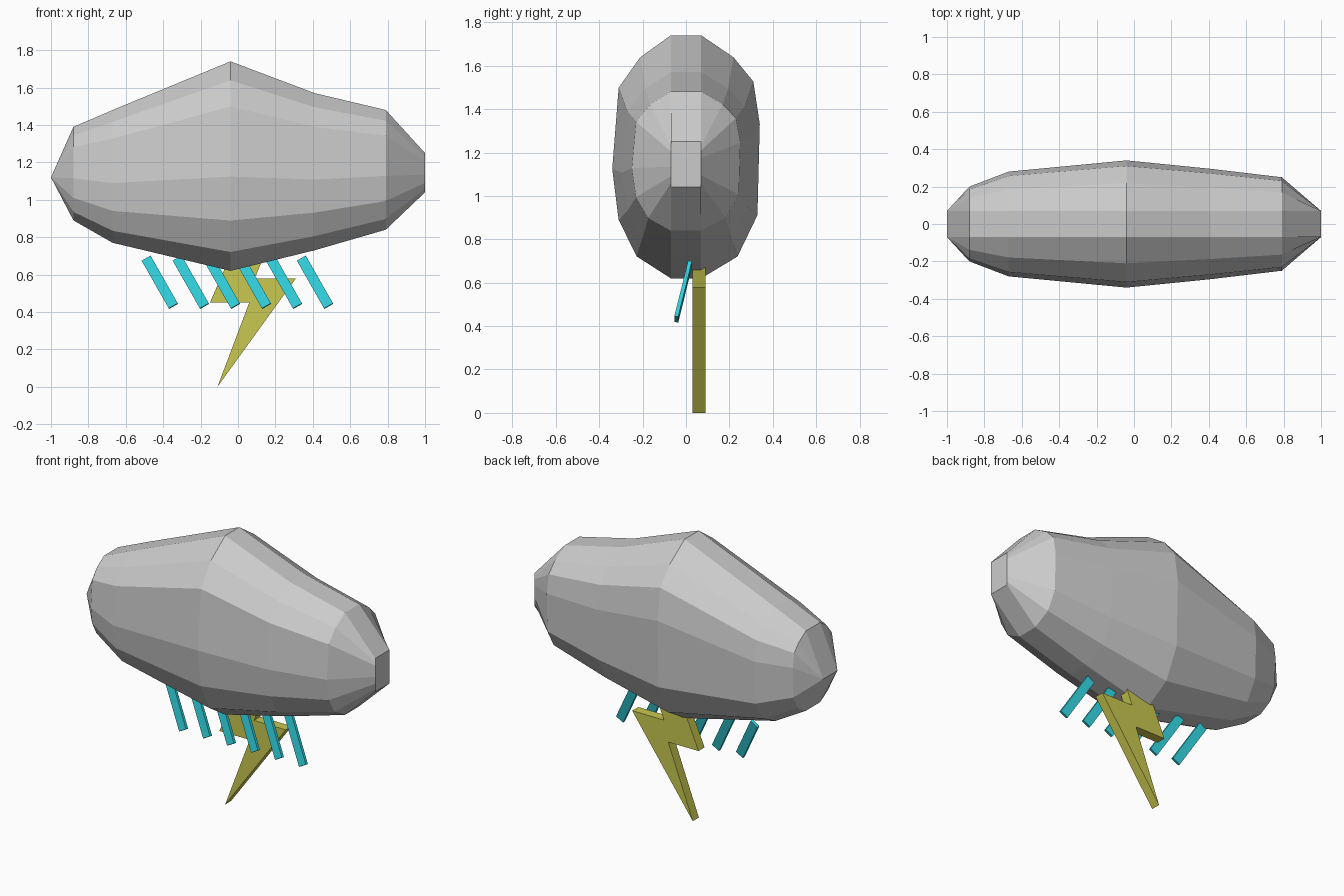
import bpy, bmesh
from mathutils import Matrix, Vector

if "Cube" in bpy.data.objects:
    bpy.data.objects.remove(bpy.data.objects["Cube"])


def material(name, color):
    mat = bpy.data.materials.new(name)
    mat.diffuse_color = color
    mat.use_nodes = True
    mat.node_tree.nodes["Principled BSDF"].inputs["Base Color"].default_value = mat.diffuse_color
    return mat


def finish(name, bm, mat=None):
    bmesh.ops.recalc_face_normals(bm, faces=bm.faces)
    mesh = bpy.data.meshes.new(name)
    bm.to_mesh(mesh)
    bm.free()
    obj = bpy.data.objects.new(name, mesh)
    bpy.context.collection.objects.link(obj)
    if mat:
        mesh.materials.append(mat)
    return obj


# Cloud: faceted loft along x; stations are x, bottom z, top z, half depth
stations = [(-1.0, 1.12, 1.12, 0.07), (-0.88, 0.89, 1.39, 0.20),
            (-0.67, 0.77, 1.48, 0.28), (-0.04, 0.62, 1.74, 0.34),
            (0.41, 0.73, 1.57, 0.295), (0.79, 0.84, 1.48, 0.25),
            (1.0, 1.04, 1.25, 0.07)]
# cross-section: depth fraction beyond the flat strip, height fraction
front = [(0, 1), (0.52, 0.82), (0.89, 0.57), (1, -0.1),
         (0.89, -0.52), (0.58, -0.82), (0, -1)]
back = [(0, -1), (0.62, -0.82), (0.96, -0.48), (1, 0.27),
        (0.89, 0.62), (0.55, 0.82), (0, 1)]
FLAT = 0.07
bm = bmesh.new()
rings = []
for x, z0, z1, depth in stations:
    mid, half = (z0 + z1) / 2, (z1 - z0) / 2
    ring = []
    for side, points in ((-1, front), (1, back)):
        for f, t in points:
            y = side * (FLAT + (depth - FLAT) * f)
            ring.append(bm.verts.new((x, y, mid + half * t)))
    rings.append(ring)
n = len(rings[0])
for a, b in zip(rings, rings[1:]):
    for i in range(n):
        j = (i + 1) % n
        bm.faces.new((a[i], a[j], b[j], b[i]))
bm.faces.new(rings[-1])
bmesh.ops.remove_doubles(bm, verts=bm.verts, dist=0.0005)
finish("cloud", bm)

# Lightning bolt: extruded zigzag
outline = [(-0.05, 0.68), (0.13, 0.68), (0.09, 0.58), (0.31, 0.58),
           (-0.11, 0.0), (0.06, 0.45), (-0.15, 0.45)]
bm = bmesh.new()
face = bm.faces.new([bm.verts.new((x, 0.03, z)) for x, z in outline])
ext = bmesh.ops.extrude_face_region(bm, geom=[face], use_keep_orig=True)
moved = [g for g in ext["geom"] if isinstance(g, bmesh.types.BMVert)]
bmesh.ops.translate(bm, verts=moved, vec=(0, 0.06, 0))
finish("lightning_bolt", bm, material("yellow", (0.58, 0.58, 0.08, 1)))

# Rain: row of slanted thin bars
cyan = material("cyan", (0.03, 0.62, 0.70, 1))
axis = Vector((-0.145, 0.063, 0.255))
length = axis.length
w = axis.normalized()
u = Vector((w.z, 0, -w.x)).normalized()
v = w.cross(u)
basis = Matrix((u, v, w)).transposed().to_4x4()
for k in range(6):
    bm = bmesh.new()
    bmesh.ops.create_cube(bm, size=1)
    bmesh.ops.scale(bm, verts=bm.verts, vec=(0.055, 0.018, length))
    centre = Vector((-0.418 + 0.166 * k, -0.013, 0.559))
    bm.transform(Matrix.Translation(centre) @ basis)
    finish(f"rain_bar_{k + 1}", bm, cyan)
